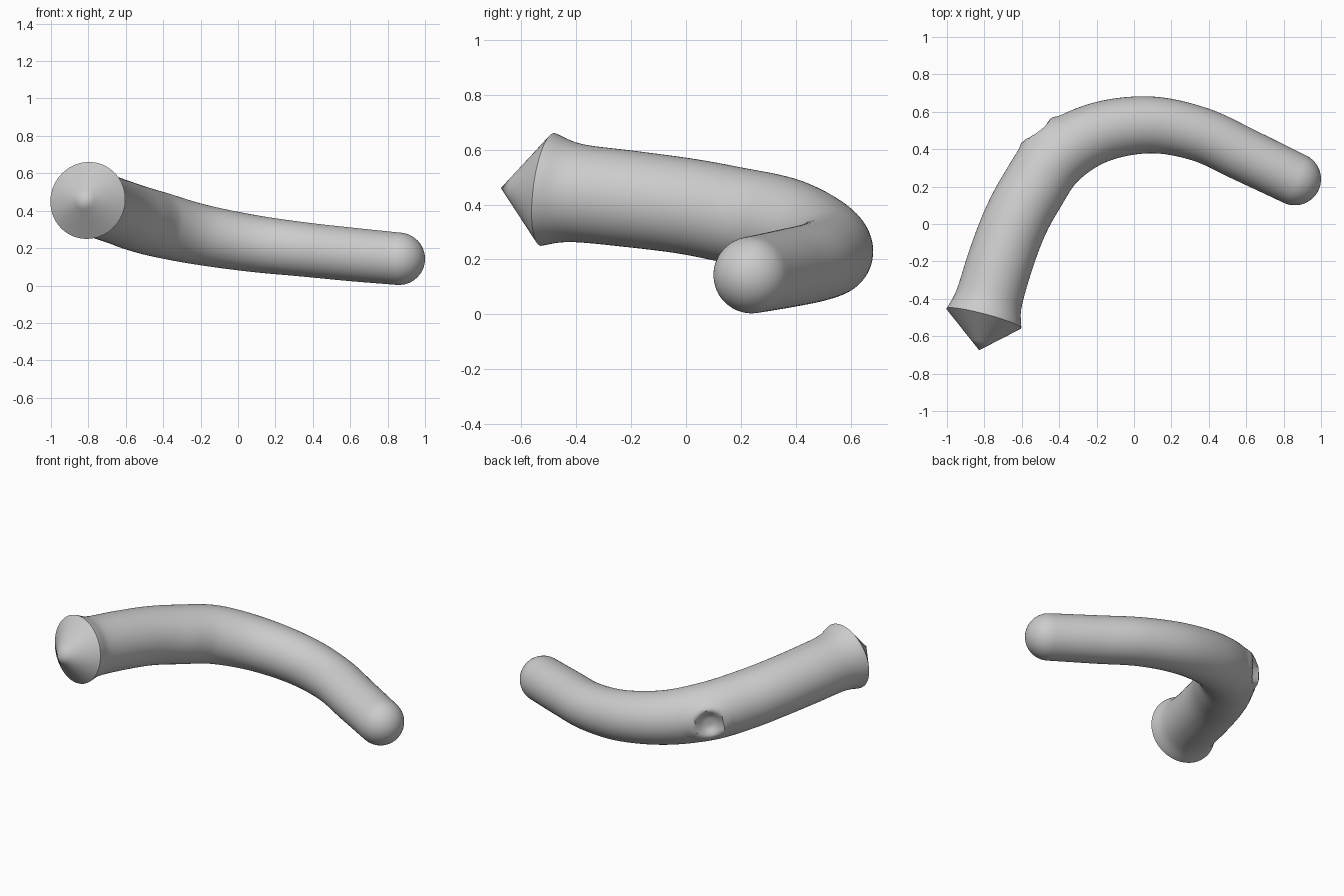
import bpy, bmesh, math
from mathutils import Vector

SEG = 64      # sides around the tube
STEPS = 12    # rings between two stations

if "Cube" in bpy.data.objects:
    bpy.data.objects.remove(bpy.data.objects["Cube"], do_unlink=True)

# Stations along the centre line: x, y, z, radius
stations = [Vector(p) for p in (
    (0.86, 0.24, 0.143, 0.14), (0.60, 0.365, 0.167, 0.143),
    (0.35, 0.48, 0.193, 0.145), (0.08, 0.53, 0.225, 0.152),
    (-0.20, 0.485, 0.272, 0.162), (-0.42, 0.355, 0.325, 0.174),
    (-0.55, 0.17, 0.362, 0.176), (-0.64, 0.0, 0.394, 0.175),
    (-0.715, -0.2, 0.42, 0.176), (-0.775, -0.4, 0.442, 0.18),
    (-0.803, -0.505, 0.455, 0.207))]
apex = Vector((-0.828, -0.675, 0.46))


def spline(pts, steps):
    """Smooth path through all points, including their radius."""
    ext = [2 * pts[0] - pts[1]] + pts + [2 * pts[-1] - pts[-2]]
    out = []
    for a, b, c, d in zip(ext, ext[1:], ext[2:], ext[3:]):
        for i in range(steps):
            t = i / steps
            out.append(0.5 * (2 * b + (c - a) * t + (2 * a - 5 * b + 4 * c - d) * t ** 2
                              + (3 * b - a - 3 * c + d) * t ** 3))
    return out + [pts[-1]]


def ring(bm, centre, axis, radius):
    side = axis.cross(Vector((0, 0, 1))).normalized()
    up = side.cross(axis)
    angles = [2 * math.pi * i / SEG for i in range(SEG)]
    return [bm.verts.new(centre + radius * (side * math.cos(a) + up * math.sin(a)))
            for a in angles]


def fan(bm, loop, point):
    tip = bm.verts.new(point)
    for i in range(SEG):
        bm.faces.new((loop[i], loop[(i + 1) % SEG], tip))


bm = bmesh.new()
path = spline(stations, STEPS)
centres = [p.to_3d() for p in path]
start_axis = (centres[1] - centres[0]).normalized()

# Rounded end
loops = []
tip_radius = path[0].w
for k in range(1, 12):
    a = math.pi / 2 * k / 12
    loops.append(ring(bm, centres[0] - start_axis * tip_radius * math.cos(a),
                      start_axis, tip_radius * math.sin(a)))

# Curved tube with a flared end
for i, p in enumerate(path):
    axis = (centres[min(i + 1, len(path) - 1)] - centres[max(i - 1, 0)]).normalized()
    loops.append(ring(bm, centres[i], axis, p.w))
for lo, hi in zip(loops, loops[1:]):
    for i in range(SEG):
        j = (i + 1) % SEG
        bm.faces.new((lo[i], lo[j], hi[j], hi[i]))
fan(bm, loops[0], centres[0] - start_axis * tip_radius)

# Pointed end
rim = centres[-1]
last = loops[-1]
for t in (0.25, 0.5, 0.75):
    inner = [bm.verts.new(v.co.lerp(apex, t)) for v in loops[-1]]
    for i in range(SEG):
        j = (i + 1) % SEG
        bm.faces.new((last[i], last[j], inner[j], inner[i]))
    last = inner
fan(bm, last, apex)

# Round dimple with a low rim on the outside of the bend
dent = Vector((-0.515, 0.495, 0.315))
inward = Vector((0.61, -0.79, 0))
for v in bm.verts:
    offset = v.co - dent
    flat = (offset - inward * offset.dot(inward)).length
    if offset.length < 0.2 and offset.dot(inward) < 0.1:
        depth = 0.045 * math.exp(-(flat / 0.065) ** 4)
        raised = 0.014 * math.exp(-((flat - 0.10) / 0.03) ** 2)
        v.co += inward * (depth - raised)

bmesh.ops.recalc_face_normals(bm, faces=bm.faces)
mesh = bpy.data.meshes.new("curved_tube")
bm.to_mesh(mesh)
bm.free()
tube = bpy.data.objects.new("curved_tube", mesh)
bpy.context.collection.objects.link(tube)

# Plain grey surface
grey = bpy.data.materials.new("light_grey")
grey.use_nodes = True
colour = (0.6, 0.6, 0.6, 1)
grey.diffuse_color = colour
grey.node_tree.nodes["Principled BSDF"].inputs["Base Color"].default_value = colour
mesh.materials.append(grey)

bpy.context.view_layer.objects.active = tube
tube.select_set(True)
bpy.ops.object.shade_smooth_by_angle(angle=math.radians(40))
